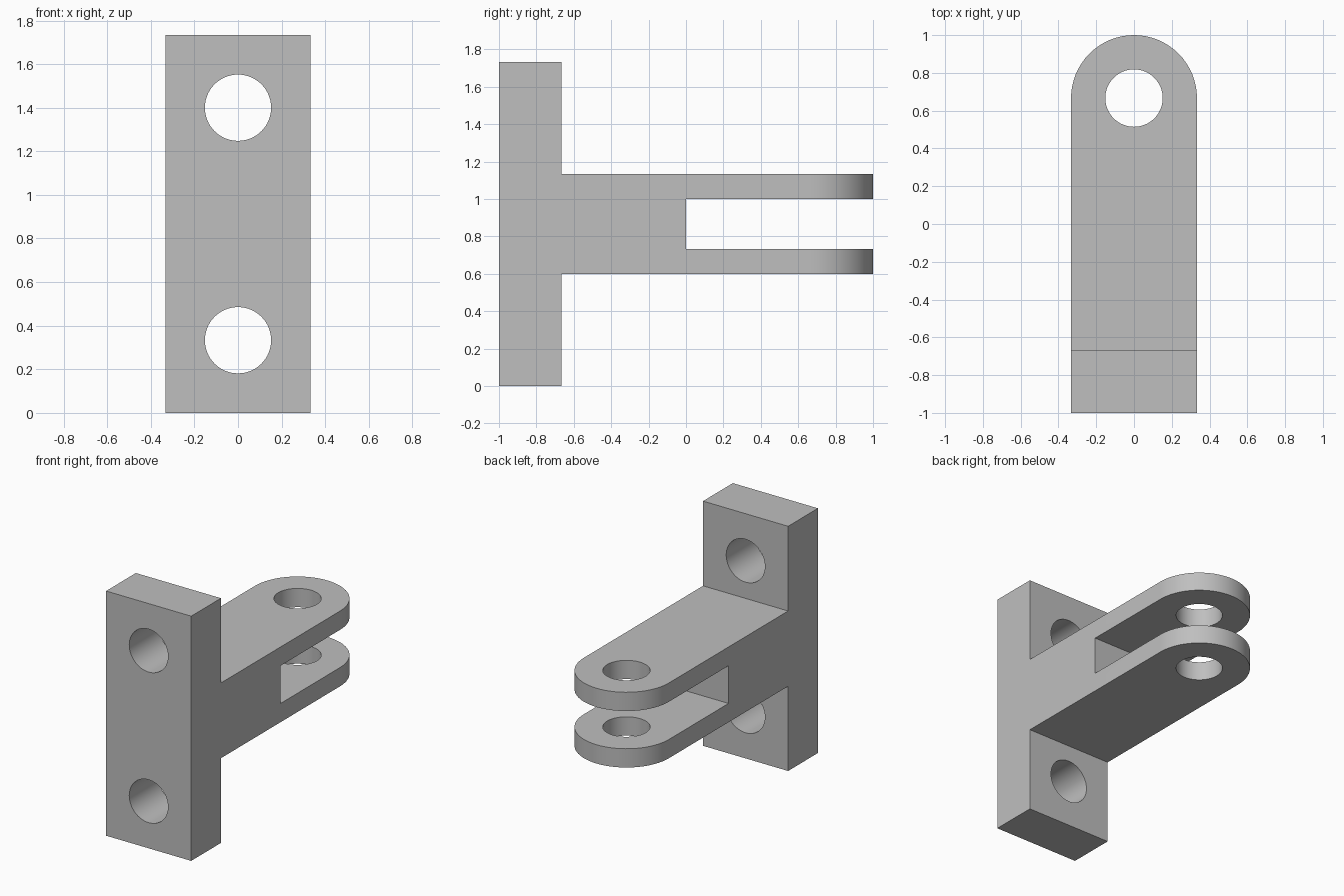
import bpy, bmesh
from math import cos, sin, pi, radians
from mathutils import Vector

if "Cube" in bpy.data.objects:
    bpy.data.objects.remove(bpy.data.objects["Cube"], do_unlink=True)

HALF_W = 1 / 3      # half width, also the radius of the rounded lug ends
HOLE_R = 0.152
SEGMENTS = 64

steel = bpy.data.materials.new("plain grey")
steel.use_nodes = True
grey = (0.52, 0.52, 0.52, 1)
steel.diffuse_color = grey
steel.node_tree.nodes["Principled BSDF"].inputs["Base Color"].default_value = grey


def prism(name, points, depth):
    """Extrude a closed outline along the depth vector."""
    bm = bmesh.new()
    face = bm.faces.new([bm.verts.new(p) for p in points])
    new = bmesh.ops.extrude_face_region(bm, geom=[face])["geom"]
    bmesh.ops.translate(bm, vec=Vector(depth),
                        verts=[v for v in new if isinstance(v, bmesh.types.BMVert)])
    bmesh.ops.recalc_face_normals(bm, faces=bm.faces)
    mesh = bpy.data.meshes.new(name)
    bm.to_mesh(mesh)
    bm.free()
    mesh.materials.append(steel)
    obj = bpy.data.objects.new(name, mesh)
    bpy.context.collection.objects.link(obj)
    return obj


def arc(radius, start, end, steps):
    return [(radius * cos(start + (end - start) * i / steps),
             radius * sin(start + (end - start) * i / steps)) for i in range(steps + 1)]


def combine(target, cutter, operation):
    """Apply a boolean and discard the helper."""
    cutter.hide_render = True
    mod = target.modifiers.new(cutter.name, 'BOOLEAN')
    mod.object, mod.operation, mod.solver = cutter, operation, 'EXACT'
    bpy.context.view_layer.objects.active = target
    bpy.ops.object.modifier_apply(modifier=mod.name)
    bpy.data.objects.remove(cutter, do_unlink=True)


# Side profile: mounting plate, arm and forked end, left oversize for trimming
plate_back, slot, tip, top = -2 / 3, 0, 1.1, 1.733
lower, slot_low, slot_high, upper = 0.6, 0.733, 1.0, 1.133
side = [(-1, 0), (plate_back, 0), (plate_back, lower), (tip, lower),
        (tip, slot_low), (slot, slot_low), (slot, slot_high), (tip, slot_high),
        (tip, upper), (plate_back, upper), (plate_back, top), (-1, top)]
bracket = prism("clevis_bracket", [(-0.5, y, z) for y, z in side], (1, 0, 0))

# Trim the sides and round the fork ends with the plan outline
lug_y = 1 - HALF_W
plan = [(HALF_W, -1.2)] + [(x, lug_y + y) for x, y in arc(HALF_W, 0, pi, SEGMENTS // 2)]
plan.append((-HALF_W, -1.2))
combine(bracket, prism("plan_trim", [(x, y, -0.2) for x, y in plan], (0, 0, 2.2)), 'INTERSECT')

# Pin hole through both lugs
circle = arc(HOLE_R, 0, 2 * pi, SEGMENTS)[:-1]
combine(bracket, prism("pin_hole", [(x, lug_y + y, 0.3) for x, y in circle], (0, 0, 1.1)),
        'DIFFERENCE')

# Bolt holes through the mounting plate
for height in (HALF_W, 1.4):
    combine(bracket, prism("bolt_hole", [(x, -1.2, height + z) for x, z in circle], (0, 0.8, 0)),
            'DIFFERENCE')

# Smooth the curved walls, keeping the edges crisp
bracket.select_set(True)
bpy.context.view_layer.objects.active = bracket
bpy.ops.object.shade_smooth_by_angle(angle=radians(30))
